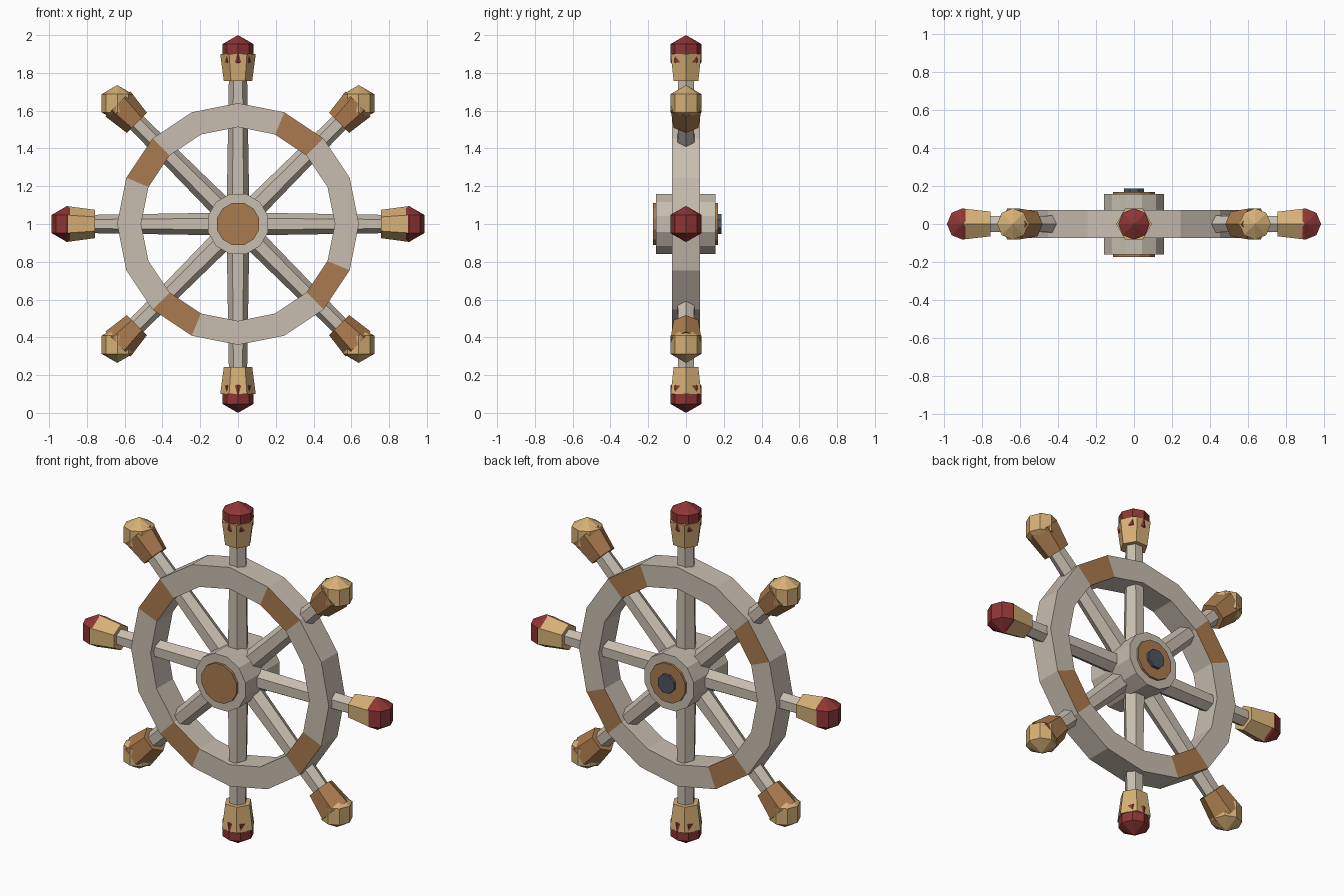
import bpy, bmesh, math
from mathutils import Matrix, Vector

if "Cube" in bpy.data.objects:
    bpy.data.objects.remove(bpy.data.objects["Cube"])


def material(name, r, g, b):
    lin = lambda c: (c / 255 / 12.92) if c < 10 else ((c / 255 + 0.055) / 1.055) ** 2.4
    m = bpy.data.materials.new(name)
    m.diffuse_color = (lin(r), lin(g), lin(b), 1)
    m.use_nodes = True
    m.node_tree.nodes["Principled BSDF"].inputs["Base Color"].default_value = m.diffuse_color
    return m


GREY = material("weathered_wood", 200, 190, 176)
BROWN = material("brown_wood", 170, 123, 78)
TAN = material("tan_wood", 214, 176, 118)
RED = material("red_paint", 142, 54, 52)
STEEL = material("dark_steel", 78, 86, 96)
CENTRE = Matrix.Translation((0, 0, 1))


def finish(name, bm, *mats):
    bmesh.ops.recalc_face_normals(bm, faces=bm.faces)
    me = bpy.data.meshes.new(name)
    bm.to_mesh(me)
    bm.free()
    for m in mats:
        me.materials.append(m)
    ob = bpy.data.objects.new(name, me)
    bpy.context.collection.objects.link(ob)
    return ob


def cone(name, sides, r1, r2, z1, z2, mat, matrix):
    """Tapered prism along local z from z1 to z2."""
    bm = bmesh.new()
    bmesh.ops.create_cone(bm, cap_ends=True, segments=sides, radius1=r1, radius2=r2,
                          depth=z2 - z1, matrix=Matrix.Translation((0, 0, (z1 + z2) / 2)))
    # start with a corner on local x
    bm.verts.ensure_lookup_table()
    v = bm.verts[0].co
    bm.transform(matrix @ Matrix.Rotation(-math.atan2(v.y, v.x), 4, 'Z'))
    return finish(name, bm, mat)


def disc(name, sides, r, y1, y2, mat):
    """Prism along y with a flat side on top."""
    m = CENTRE @ Matrix.Rotation(-math.pi / 2, 4, 'X') @ Matrix.Rotation(math.pi / sides, 4, 'Z')
    return cone(name, sides, r, r, y1, y2, mat, m)


# Rim: 16-sided ring, every fourth front and back panel is brown
bm = bmesh.new()
N = 16
profile = [(0.64, -0.075), (0.64, 0.075), (0.513, 0.075), (0.513, -0.075)]
rings = []
for i in range(N):
    a = 2 * math.pi * i / N
    rings.append([bm.verts.new((r * math.cos(a), y, 1 + r * math.sin(a))) for r, y in profile])
for i in range(N):
    p, q = rings[i], rings[(i + 1) % N]
    for k in range(4):
        f = bm.faces.new((p[k], p[(k + 1) % 4], q[(k + 1) % 4], q[k]))
        f.material_index = 1 if (k % 2 == 1 and i % 4 == 2) else 0
finish("rim", bm, GREY, BROWN)

# Hub with wooden plates and a steel cap on the back
disc("hub", 12, 0.165, -0.16, 0.157, GREY)
disc("hub_front_plate", 12, 0.116, -0.175, -0.15, BROWN)
disc("hub_back_plate", 12, 0.116, 0.15, 0.17, BROWN)
disc("hub_back_cap", 8, 0.056, 0.16, 0.187, STEEL)

# Eight spokes with handles and knobs
for i in range(8):
    a = i * math.pi / 4
    m = CENTRE @ Matrix.Rotation(a, 4, 'Y')
    straight = i % 2 == 0
    cone(f"spoke_{i}", 6, 0.06, 0.048, 0.08, 0.80, GREY, m)
    cone(f"handle_{i}", 6, 0.075, 0.094, 0.757, 0.90, TAN if straight else BROWN, m)
    # knobs all stay upright
    bm = bmesh.new()
    pos = Vector((math.sin(a), 0, math.cos(a))) * 0.904
    bmesh.ops.create_uvsphere(bm, u_segments=8, v_segments=3, radius=0.096,
                              matrix=CENTRE @ Matrix.Translation(pos))
    finish(f"knob_{i}", bm, RED if straight else TAN)
